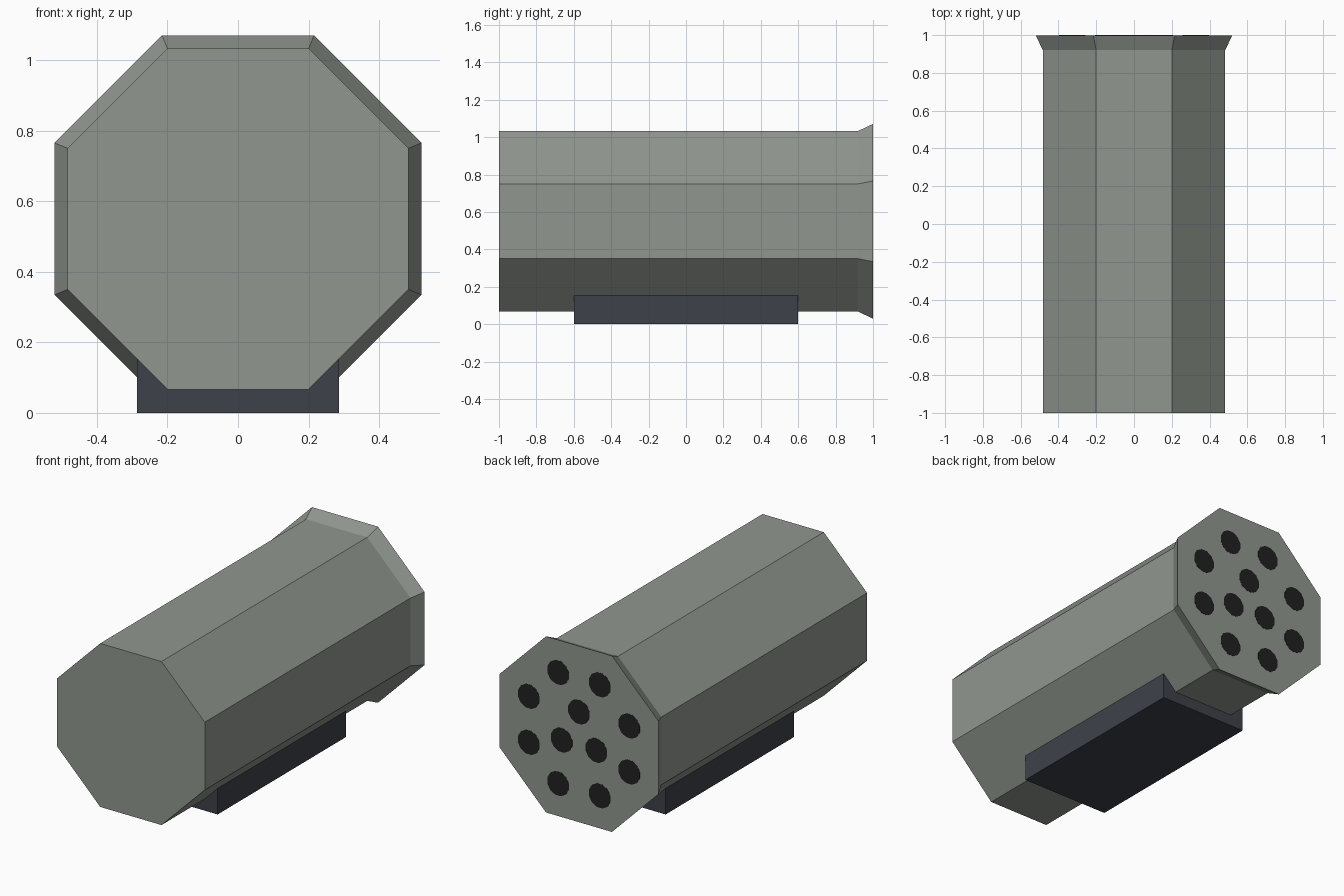
import bpy
import bmesh
from math import cos, sin, pi, radians

cube = bpy.data.objects.get("Cube")
if cube:
    bpy.data.objects.remove(cube, do_unlink=True)

AXIS_Z = 0.55            # height of the tube axis


def material(name, rgb):
    mat = bpy.data.materials.new(name)
    mat.use_nodes = True
    mat.diffuse_color = (*rgb, 1)
    mat.node_tree.nodes["Principled BSDF"].inputs["Base Color"].default_value = (*rgb, 1)
    return mat


def lofted_prism(name, sides, sections, mat, x=0, z=AXIS_Z):
    """Capped prism along y; sections are (y, flat-to-centre radius)."""
    bm = bmesh.new()
    rings = []
    for y, apothem in sections:
        r = apothem / cos(pi / sides)
        angles = [2 * pi * (i + 0.5) / sides for i in range(sides)]
        rings.append([bm.verts.new((x + r * cos(a), y, z + r * sin(a))) for a in angles])
    for a, b in zip(rings, rings[1:]):
        for i in range(sides):
            j = (i + 1) % sides
            bm.faces.new((a[i], a[j], b[j], b[i]))
    bm.faces.new(rings[0])
    bm.faces.new(rings[-1])
    bmesh.ops.recalc_face_normals(bm, faces=bm.faces)
    mesh = bpy.data.meshes.new(name)
    bm.to_mesh(mesh)
    bm.free()
    mesh.materials.append(mat)
    obj = bpy.data.objects.new(name, mesh)
    bpy.context.collection.objects.link(obj)
    return obj


grey_green = material("grey green paint", (0.28, 0.31, 0.275))
dark_slate = material("dark slate metal", (0.048, 0.053, 0.068))
black = material("black bore", (0.015, 0.015, 0.015))

# Octagonal tube body with a flared rear rim
lofted_prism("pod_body", 8, [(-1, 0.483), (0.92, 0.483), (0.999, 0.52)], grey_green)

# Bores on the rear face: an outer ring of eight and an inner ring of three
for ring, count, radius, start in (("outer", 8, 0.355, 22.5), ("inner", 3, 0.131, 90)):
    for i in range(count):
        a = radians(start) + 2 * pi * i / count
        lofted_prism(f"{ring}_bore_{i + 1}", 12, [(0.995, 0.07), (1.0, 0.07)], black,
                     radius * cos(a), AXIS_Z + radius * sin(a))

# Mounting block underneath
bpy.ops.mesh.primitive_cube_add(size=1, location=(0, 0, 0.08))
mount = bpy.context.object
mount.name = "mount_block"
mount.scale = (0.574, 1.2, 0.16)
mount.data.materials.append(dark_slate)
